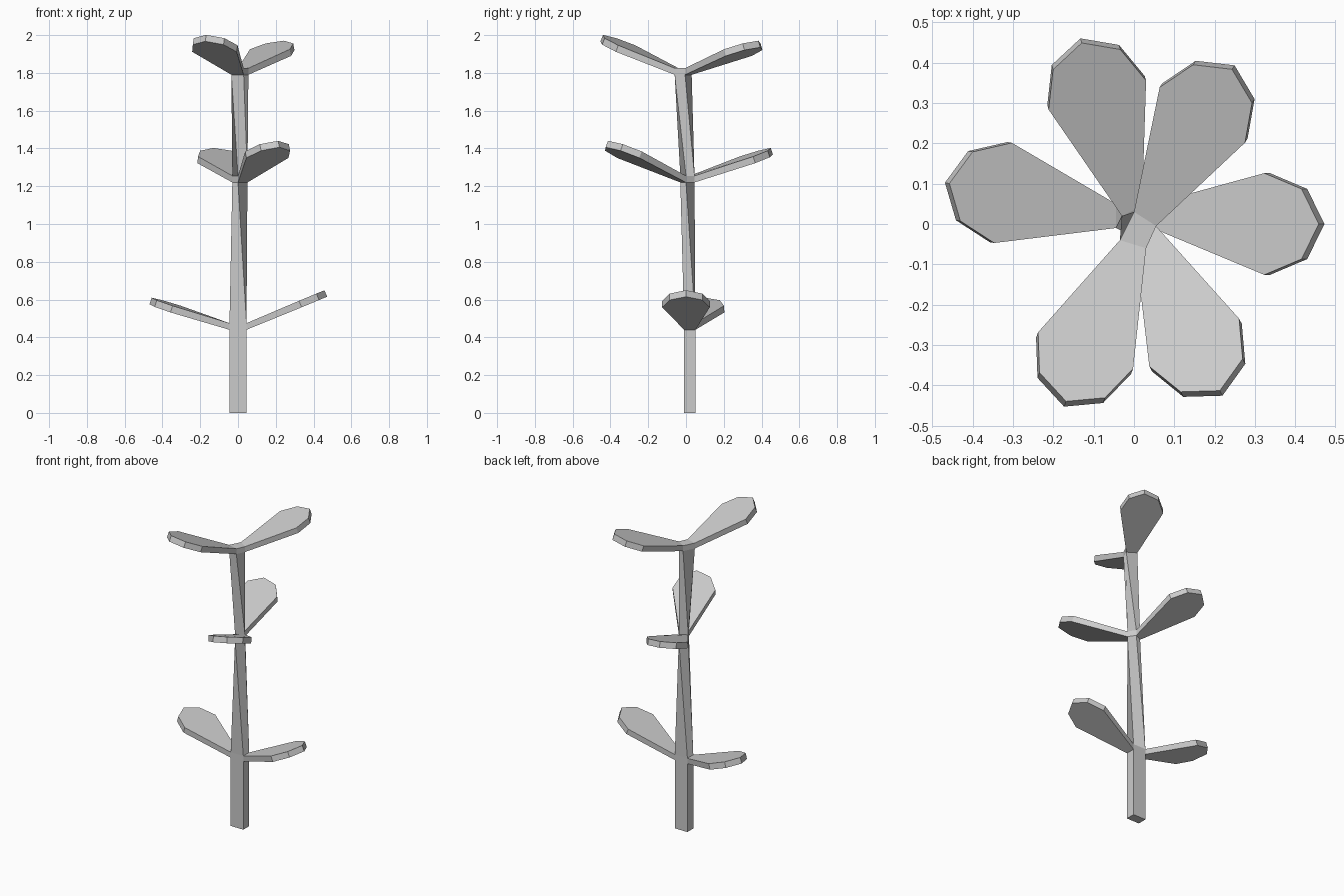
import bpy, bmesh, math
from mathutils import Vector

if "Cube" in bpy.data.objects:
    bpy.data.objects.remove(bpy.data.objects["Cube"])

THICK = 0.037


def make_object(name, bm):
    bmesh.ops.recalc_face_normals(bm, faces=bm.faces)
    mesh = bpy.data.meshes.new(name)
    bm.to_mesh(mesh)
    bm.free()
    obj = bpy.data.objects.new(name, mesh)
    bpy.context.collection.objects.link(obj)


def loft(name, rings):
    bm = bmesh.new()
    loops = [[bm.verts.new(p) for p in ring] for ring in rings]
    n = len(loops[0])
    for a, b in zip(loops, loops[1:]):
        for i in range(n):
            j = (i + 1) % n
            bm.faces.new((a[i], a[j], b[j], b[i]))
    bm.faces.new(loops[0][::-1])
    bm.faces.new(loops[-1])
    make_object(name, bm)


# Stem cross-sections, turning 60 degrees clockwise at each leaf node
low = [(-.045, -.01), (.045, -.01), (.045, .05), (-.045, .05)]
mid = [(-.03, .02), (0, -.03), (.05, 0), (.02, .045)]
top = [(0, .03), (-.035, -.04), (.03, -.06), (.055, -.005)]
nodes = [(low, .475), (mid, 1.255), (top, 1.825)]

rings = [[(x, y, 0) for x, y in low]]
for section, z in nodes:
    rings.append([(x, y, z - .035) for x, y in section])
    rings.append([(x, y, z) for x, y in section])
loft("stem", rings)

# Leaf blade outline relative to its widest point (along, across)
OUTLINE = [(0, -.126), (.092, -.087), (.135, 0), (.092, .087), (0, .126)]


def leaf(name, node, edge, centre, angle, slope):
    section, z = node
    a, b = section[edge], section[(edge + 1) % 4]
    base = (Vector(a) + Vector(b)) / 2
    t = math.radians(angle)
    u = Vector((math.cos(t), math.sin(t)))
    v = Vector((-u.y, u.x))
    normal = Vector((-slope * u.x, -slope * u.y, 1)).normalized()
    upper = [Vector((*a, z))]
    lower = [Vector((*a, z - .035))]
    for along, across in OUTLINE:
        p = Vector(centre) + u * along + v * across
        h = z - THICK / 2 * normal.z + .018 + slope * (p - base).dot(u)
        q = Vector((p.x, p.y, h - .018 + THICK / 2 * (1 - normal.z)))
        q.z -= THICK / 2 * (1 - normal.z)
        upper.append(q + normal * THICK / 2)
        lower.append(q - normal * THICK / 2)
    upper.append(Vector((*b, z)))
    lower.append(Vector((*b, z - .035)))
    loft(name, [lower, upper])


# Opposite leaf pairs at each node
leaf("lower_leaf_right", nodes[0], 1, (.33, 0), 0, .415)
leaf("lower_leaf_left", nodes[0], 3, (-.33, .078), 170, .317)
leaf("middle_leaf_front", nodes[1], 1, (.1525, -.30), -62, .415)
leaf("middle_leaf_back", nodes[1], 3, (-.0925, .325), 106.6, .335)
leaf("upper_leaf_front", nodes[2], 1, (-.1225, -.32), 249, .41)
leaf("upper_leaf_back", nodes[2], 3, (.1725, .275), 57, .335)
